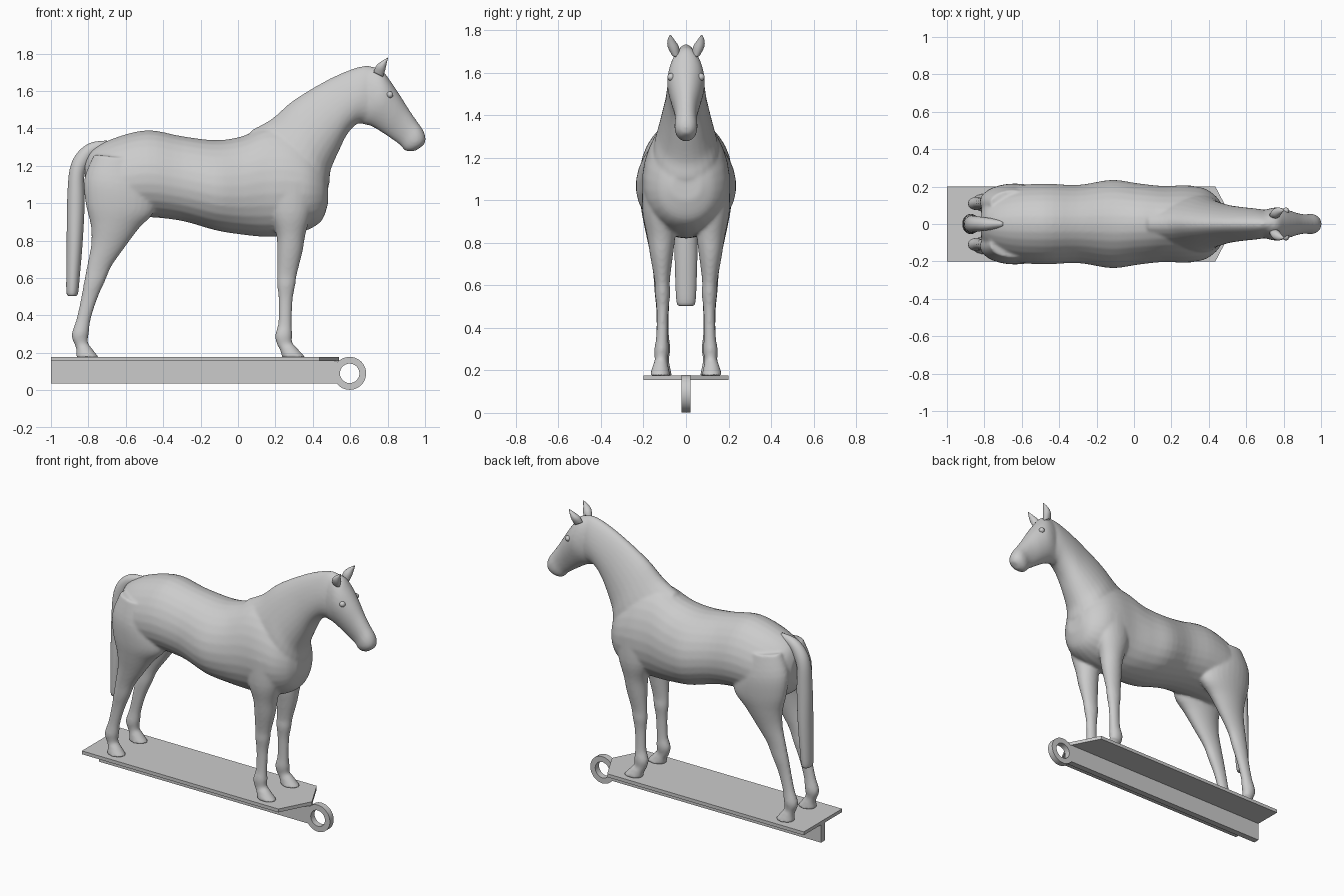
import bpy, bmesh, math
from mathutils import Vector

SEG, SUB = 28, 4


def smooth_rows(rows):
    """Catmull-Rom interpolation between cross-section rows."""
    out = []
    for i in range(len(rows) - 1):
        quad = [rows[max(i - 1, 0)], rows[i], rows[i + 1], rows[min(i + 2, len(rows) - 1)]]
        for s in range(SUB):
            t = s / SUB
            out.append([0.5 * (2 * b + (c - a) * t + (2 * a - 5 * b + 4 * c - d) * t * t
                               + (3 * b - a - 3 * c + d) * t ** 3) for a, b, c, d in zip(*quad)])
    return out + [list(rows[-1])]


def loft(bm, rows, taper=0.0, side=1):
    """Each row: front/top point x z, back/bottom point x z, half width, y centre."""
    rings = []
    for ax, az, bx, bz, w, yc in smooth_rows(rows):
        ring = []
        for i in range(SEG):
            t = 2 * math.pi * i / SEG
            c, s = math.cos(t), math.sin(t)
            ring.append(bm.verts.new(((ax + bx) / 2 + (ax - bx) / 2 * c,
                                      side * (yc + w * s * (1 - taper * c)),
                                      (az + bz) / 2 + (az - bz) / 2 * c)))
        rings.append(ring)
    for r, q in zip(rings, rings[1:]):
        for i in range(SEG):
            j = (i + 1) % SEG
            bm.faces.new((r[i], r[j], q[j], q[i]))
    bm.faces.new(rings[0])
    bm.faces.new(rings[-1])


def finish(name, bm, smooth=True):
    bmesh.ops.recalc_face_normals(bm, faces=bm.faces)
    me = bpy.data.meshes.new(name)
    bm.to_mesh(me)
    bm.free()
    for p in me.polygons:
        p.use_smooth = smooth
    ob = bpy.data.objects.new(name, me)
    bpy.context.collection.objects.link(ob)
    return ob


def prism(name, outline, z0, z1):
    bm = bmesh.new()
    f = bm.faces.new([bm.verts.new((x, y, z0)) for x, y in outline])
    ext = bmesh.ops.extrude_face_region(bm, geom=[f])
    bmesh.ops.translate(bm, vec=(0, 0, z1 - z0),
                        verts=[v for v in ext["geom"] if isinstance(v, bmesh.types.BMVert)])
    return finish(name, bm, False)


torso = [(-.818, 1.22, -.818, 1.04, .07, 0), (-.775, 1.29, -.775, .96, .145, 0),
         (-.65, 1.352, -.65, .92, .20, 0), (-.48, 1.39, -.48, .925, .215, 0),
         (-.30, 1.358, -.30, .905, .208, 0), (-.12, 1.337, -.12, .855, .235, 0),
         (.02, 1.357, .02, .832, .217, 0), (.15, 1.41, .15, .82, .203, 0),
         (.28, 1.40, .28, .83, .205, 0), (.38, 1.34, .38, .86, .188, 0),
         (.45, 1.26, .45, .91, .135, 0), (.482, 1.14, .482, 1.0, .07, 0)]
neck = [(.07, 1.39, .38, .98, .15, 0), (.18, 1.45, .48, 1.08, .15, 0),
        (.29, 1.545, .495, 1.175, .125, 0), (.44, 1.638, .54, 1.28, .10, 0),
        (.57, 1.702, .585, 1.37, .088, 0), (.68, 1.735, .64, 1.425, .08, 0),
        (.75, 1.72, .70, 1.43, .07, 0)]
head = [(.70, 1.73, .61, 1.47, .055, 0), (.765, 1.715, .65, 1.428, .078, 0),
        (.81, 1.66, .71, 1.413, .088, 0), (.86, 1.587, .775, 1.375, .074, 0),
        (.905, 1.515, .83, 1.337, .058, 0), (.952, 1.445, .865, 1.312, .051, 0),
        (.987, 1.395, .89, 1.284, .054, 0), (1.003, 1.35, .915, 1.276, .046, 0),
        (.998, 1.315, .95, 1.28, .022, 0)]
front_leg = [(.41, 1.12, .15, 1.12, .065, .14), (.39, .95, .17, .95, .075, .13),
             (.36, .83, .205, .83, .066, .117), (.345, .74, .21, .73, .053, .115),
             (.315, .62, .21, .62, .036, .112), (.306, .56, .21, .56, .036, .11),
             (.292, .48, .217, .48, .028, .11), (.288, .36, .215, .36, .028, .112),
             (.29, .30, .198, .29, .035, .115), (.29, .255, .21, .24, .03, .117),
             (.307, .235, .226, .213, .036, .12), (.362, .174, .235, .174, .049, .122)]
hind_leg = [(-.52, 1.23, -.77, 1.26, .07, .11), (-.46, 1.08, -.822, 1.13, .098, .115),
            (-.45, .955, -.815, 1.0, .085, .128), (-.53, .865, -.787, .88, .068, .127),
            (-.615, .75, -.785, .78, .05, .122), (-.675, .665, -.808, .66, .038, .117),
            (-.71, .585, -.825, .57, .036, .113), (-.752, .49, -.842, .48, .03, .11),
            (-.787, .38, -.864, .38, .029, .11), (-.797, .31, -.89, .295, .036, .11),
            (-.803, .26, -.872, .24, .03, .11), (-.79, .235, -.864, .213, .036, .112),
            (-.742, .174, -.868, .174, .049, .115)]
tail = [(-.70, 1.335, -.70, 1.27, .02, 0), (-.79, 1.322, -.77, 1.25, .033, 0),
        (-.86, 1.268, -.80, 1.20, .04, 0), (-.90, 1.18, -.822, 1.14, .045, 0),
        (-.913, 1.02, -.82, 1.0, .05, 0), (-.916, .80, -.83, .80, .054, 0),
        (-.918, .62, -.845, .62, .05, 0), (-.917, .52, -.855, .52, .044, 0),
        (-.905, .503, -.868, .503, .03, 0)]
ear = [(.775, 1.675, .725, 1.70, .02, .048), (.787, 1.712, .738, 1.733, .026, .06),
       (.795, 1.748, .765, 1.757, .017, .07), (.803, 1.778, .799, 1.777, .003, .074)]

# Horse body: overlapping lofts fused into one smooth skin
bm = bmesh.new()
loft(bm, torso, .12)
loft(bm, neck, .25)
loft(bm, head, -.12)
for side in (1, -1):
    loft(bm, front_leg, side=side)
    loft(bm, hind_leg, side=side)
body = finish("horse_body", bm)
rm = body.modifiers.new("fuse", "REMESH")
rm.mode = "VOXEL"
rm.voxel_size = .0085
rm.use_smooth_shade = True
sm = body.modifiers.new("soften", "SMOOTH")
sm.factor, sm.iterations = .5, 8

# Tail
bm = bmesh.new()
loft(bm, tail)
finish("tail", bm)

# Ears and eyes, one per side
for side, label in ((1, "left"), (-1, "right")):
    bm = bmesh.new()
    loft(bm, ear, side=side)
    finish("ear_" + label, bm)
    bm = bmesh.new()
    bmesh.ops.create_uvsphere(bm, u_segments=16, v_segments=10, radius=.018)
    bmesh.ops.translate(bm, vec=(.812, side * .07, 1.58), verts=bm.verts)
    finish("eye_" + label, bm)

# Base plate with pointed front end, and the keel beam under it
prism("base_plate", [(-1, -.2), (.435, -.2), (.54, 0), (.435, .2), (-1, .2)], .155, .177)
prism("keel_beam", [(-1, -.02), (.533, -.02), (.533, .02), (-1, .02)], .037, .156)

# Pull ring at the end of the beam
bm = bmesh.new()
rings = []
for i in range(48):
    a = 2 * math.pi * i / 48
    rings.append([bm.verts.new((.597 + r * math.cos(a), y, .09 + r * math.sin(a)))
                  for r, y in ((.088, -.02), (.088, .02), (.052, .02), (.052, -.02))])
for i in range(48):
    p, q = rings[i], rings[(i + 1) % 48]
    for k in range(4):
        m = (k + 1) % 4
        bm.faces.new((p[k], p[m], q[m], q[k]))
ring = finish("pull_ring", bm)
bpy.ops.object.select_all(action="DESELECT")
ring.select_set(True)
bpy.context.view_layer.objects.active = ring
bpy.ops.object.shade_smooth_by_angle()
